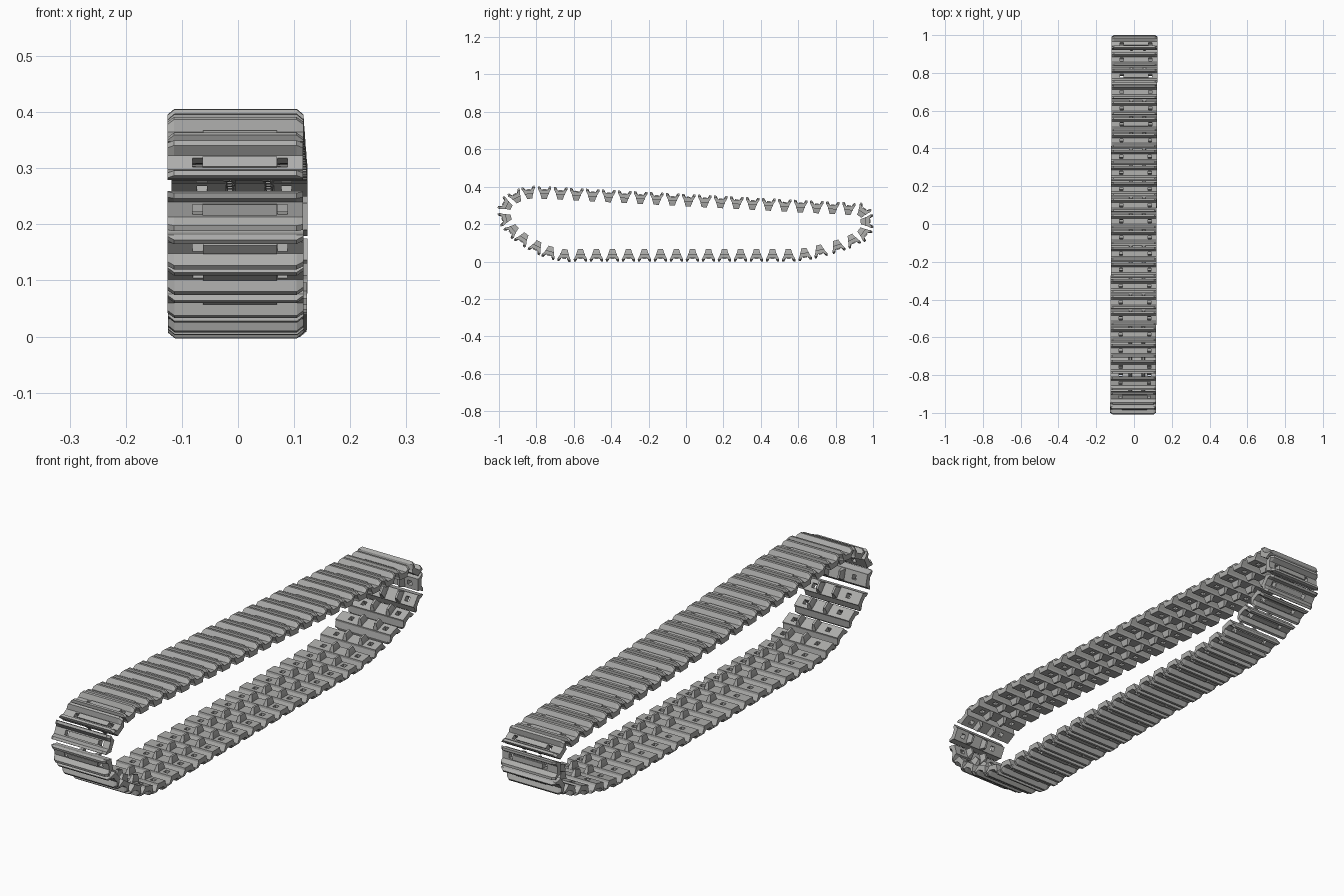
import bpy, bmesh, math
from mathutils import Vector

cube = bpy.data.objects.get("Cube")
if cube:
    bpy.data.objects.remove(cube, do_unlink=True)

steel = bpy.data.materials.new("track steel grey")
steel.use_nodes = True
grey = (0.42, 0.42, 0.41, 1)
steel.diffuse_color = grey
for node in steel.node_tree.nodes:
    if node.type == 'BSDF_PRINCIPLED':
        node.inputs["Base Color"].default_value = grey


def loft(bm, sections):
    """Skin a row of matching cross-sections and cap both ends."""
    rings = [[bm.verts.new(p) for p in s] for s in sections]
    n = len(rings[0])
    for a, b in zip(rings, rings[1:]):
        for i in range(n):
            j = (i + 1) % n
            bm.faces.new((a[i], a[j], b[j], b[i]))
    bm.faces.new(rings[0])
    bm.faces.new(rings[-1][::-1])
    bmesh.ops.recalc_face_normals(bm, faces=bm.faces)


def block(bm, x, sx, sy, z0, z1):
    """Box centred on x, from z0 to z1."""
    loft(bm, [[(x + s * sx, u * sy, v) for u, v in ((-1, z0), (1, z0), (1, z1), (-1, z1))]
              for s in (-1, 1)])


def new_object(name, bm):
    mesh = bpy.data.meshes.new(name)
    bm.to_mesh(mesh)
    bm.free()
    ob = bpy.data.objects.new(name, mesh)
    bpy.context.collection.objects.link(ob)
    return ob


# Link body: plate with two splayed grousers whose ends are chamfered
half = [(0.014, 0.015), (0.025, 0.034), (0.035, 0.034), (0.036, 0.022),
        (0.025, 0.002), (0.024, -0.006)]
profile = half + [(-u, v) for u, v in reversed(half)]
HALF_WIDTH = 0.121
bm = bmesh.new()
loft(bm, [[(x, u, min(v, top)) for u, v in profile]
          for x, top in ((-HALF_WIDTH, 0.024), (-0.109, 1), (0.109, 1), (HALF_WIDTH, 0.024))])
body = new_object("link_body", bm)

# Square sprocket holes through the plate
HOLES = (-0.067, 0.084)
bm = bmesh.new()
for x in HOLES:
    block(bm, x, 0.009, 0.009, -0.05, 0.06)
cutter = new_object("hole_cutter", bm)
cutter.hide_render = True
mod = body.modifiers.new("holes", 'BOOLEAN')
mod.operation = 'DIFFERENCE'
mod.solver = 'EXACT'
mod.object = cutter
dg = bpy.context.evaluated_depsgraph_get()
cut_mesh = bpy.data.meshes.new_from_object(body.evaluated_get(dg))

# Complete link: body, raised outer pad and two guide teeth
bm = bmesh.new()
bm.from_mesh(cut_mesh)
block(bm, 0.008, 0.066, 0.010, 0.012, 0.020)
for x in (-0.016, 0.053):
    loft(bm, [[(x + sx * w, sy * d, v) for sx, sy in ((-1, -1), (1, -1), (1, 1), (-1, 1))]
              for w, d, v in ((0.009, 0.023, -0.004), (0.007, 0.018, -0.018),
                              (0.004, 0.014, -0.032))])
link_mesh = bpy.data.meshes.new("track_link")
bm.to_mesh(link_mesh)
bm.free()
link_mesh.materials.clear()
link_mesh.materials.append(steel)
for helper in (body, cutter):
    bpy.data.objects.remove(helper, do_unlink=True)


def run(a, b, count):
    """Evenly spaced link centres along a straight run."""
    a, b = Vector(a), Vector(b)
    return [a.lerp(b, i / (count - 1)) for i in range(count)]


# Loop of link centres (y, z): top run, rear bend, ground run, front bend
path = run((-0.757, 0.367), (0.869, 0.281), 20)
path += [Vector(p) for p in ((0.945, 0.268), (0.966, 0.214), (0.95, 0.152), (0.89, 0.114),
                             (0.81, 0.083), (0.716, 0.057), (0.634, 0.040))]
path += run((0.548, 0.034), (-0.65, 0.034), 15)
path += [Vector(p) for p in ((-0.73, 0.050), (-0.80, 0.079), (-0.872, 0.122), (-0.928, 0.168),
                             (-0.966, 0.230), (-0.962, 0.303), (-0.908, 0.345), (-0.84, 0.367))]

for i, p in enumerate(path):
    t = path[(i + 1) % len(path)] - path[i - 1]
    link = bpy.data.objects.new(f"track_link_{i + 1}", link_mesh)
    link.location = (0.004 * p.x - 0.001, p.x, p.y)
    link.rotation_euler.x = math.atan2(t.y, t.x)
    bpy.context.collection.objects.link(link)
